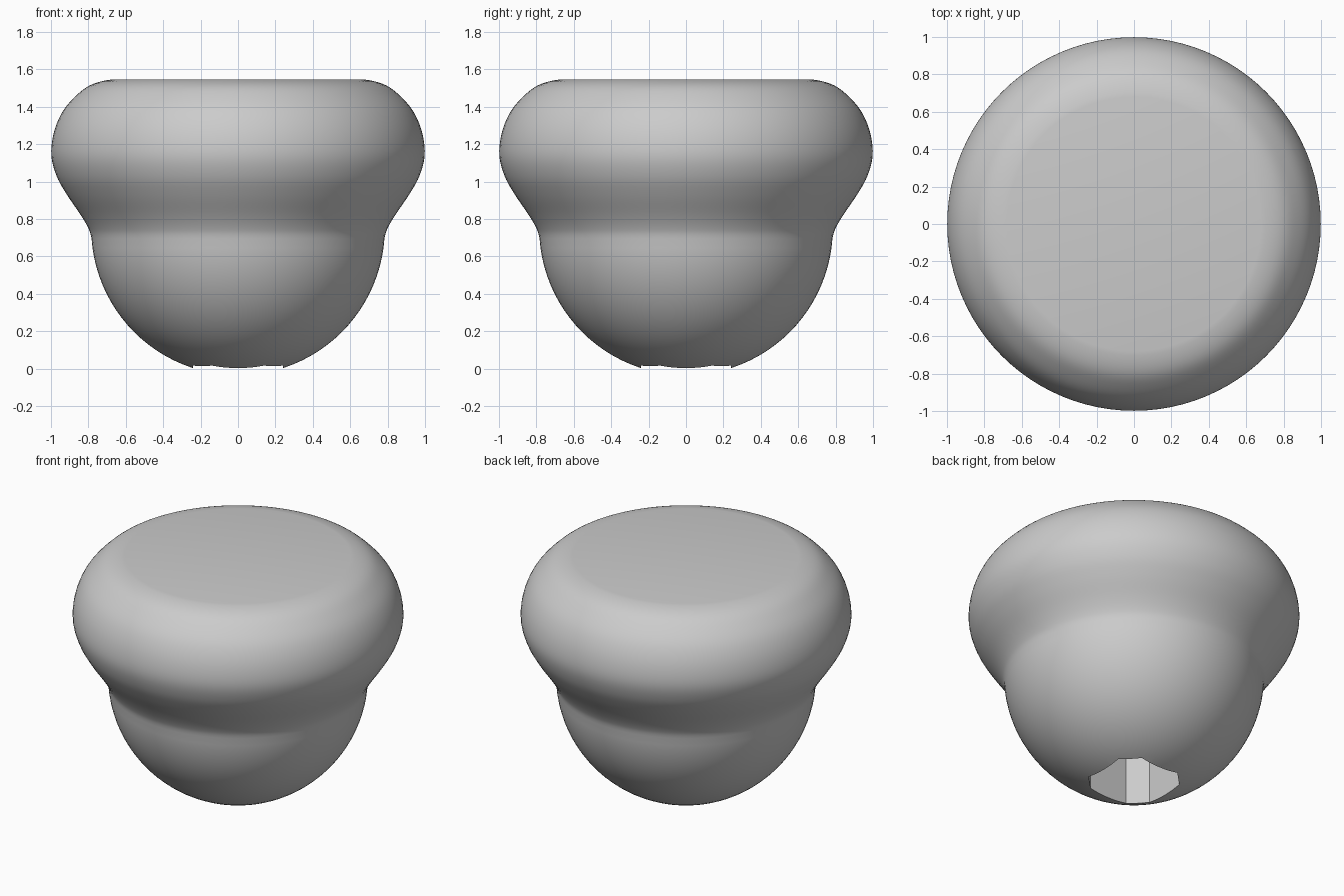
import bpy, bmesh, math
from mathutils import Vector

cube = bpy.data.objects.get("Cube")
if cube:
    bpy.data.objects.remove(cube, do_unlink=True)

grey = bpy.data.materials.new("light_grey")
grey.use_nodes = True
colour = (0.6, 0.6, 0.6, 1)
grey.diffuse_color = colour
grey.node_tree.nodes["Principled BSDF"].inputs["Base Color"].default_value = colour


def smooth_path(points, steps=5):
    """Catmull-Rom curve through the inner points."""
    p = [Vector(q) for q in points]
    path = []
    for a, b, c, d in zip(p, p[1:], p[2:], p[3:]):
        for i in range(steps):
            t = i / steps
            path.append(0.5 * (2 * b + (c - a) * t + (2 * a - 5 * b + 4 * c - d) * t * t
                               + (3 * b - a - 3 * c + d) * t ** 3))
    return path + [p[-2]]


def make_object(name, bm):
    bmesh.ops.recalc_face_normals(bm, faces=bm.faces)
    mesh = bpy.data.meshes.new(name)
    bm.to_mesh(mesh)
    bm.free()
    mesh.materials.append(grey)
    obj = bpy.data.objects.new(name, mesh)
    bpy.context.collection.objects.link(obj)
    return obj


# Profile: round lower bowl, then a soft neck, bulging rim and flat top
RADIUS, CENTRE, STEPS = 0.785, 0.75, 24
bowl = []
for i in range(STEPS):
    a = math.radians(86) * i / (STEPS - 1)
    bowl.append(Vector((RADIUS * math.sin(a), CENTRE - RADIUS * math.cos(a))))
rim = smooth_path([(0.775, 0.62), (0.784, 0.70), (0.80, 0.75), (0.84, 0.82), (0.915, 0.93),
                   (0.97, 1.03), (0.998, 1.14), (0.985, 1.26), (0.94, 1.37), (0.87, 1.455),
                   (0.79, 1.515), (0.68, 1.545), (0.55, 1.545)])
profile = bowl + rim[1:] + [Vector((0, 1.545))]

# Knob body: spin the profile round the vertical axis
bm = bmesh.new()
verts = [bm.verts.new((q.x, 0, q.y)) for q in profile]
edges = [bm.edges.new(pair) for pair in zip(verts, verts[1:])]
bmesh.ops.spin(bm, geom=verts + edges, cent=(0, 0, 0), axis=(0, 0, 1),
               angle=math.tau, steps=96, use_merge=True)
bmesh.ops.remove_doubles(bm, verts=bm.verts, dist=0.0005)
body = make_object("knob_body", bm)

# Socket cutter: square prism with cut corners
WIDE, NARROW, DEPTH = 0.24, 0.14, 0.6
bm = bmesh.new()
ring = []
for k in range(4):
    c, s = round(math.cos(k * math.pi / 2)), round(math.sin(k * math.pi / 2))
    for x, y in ((WIDE, -NARROW), (WIDE, NARROW)):
        ring.append(bm.verts.new((x * c - y * s, x * s + y * c, -0.3)))
base = bm.faces.new(ring)
top = bmesh.ops.extrude_face_region(bm, geom=[base])["geom"]
bmesh.ops.translate(bm, vec=(0, 0, DEPTH + 0.3),
                    verts=[g for g in top if isinstance(g, bmesh.types.BMVert)])
cutter = make_object("socket_cutter", bm)
cutter.hide_render = True

# Cut the socket into the underside
cut = body.modifiers.new("socket", 'BOOLEAN')
cut.operation = 'DIFFERENCE'
cut.solver = 'EXACT'
cut.object = cutter
bpy.ops.object.select_all(action='DESELECT')
body.select_set(True)
bpy.context.view_layer.objects.active = body
bpy.ops.object.modifier_apply(modifier=cut.name)
bpy.data.objects.remove(cutter, do_unlink=True)
bpy.ops.object.shade_smooth_by_angle(angle=math.radians(30))
